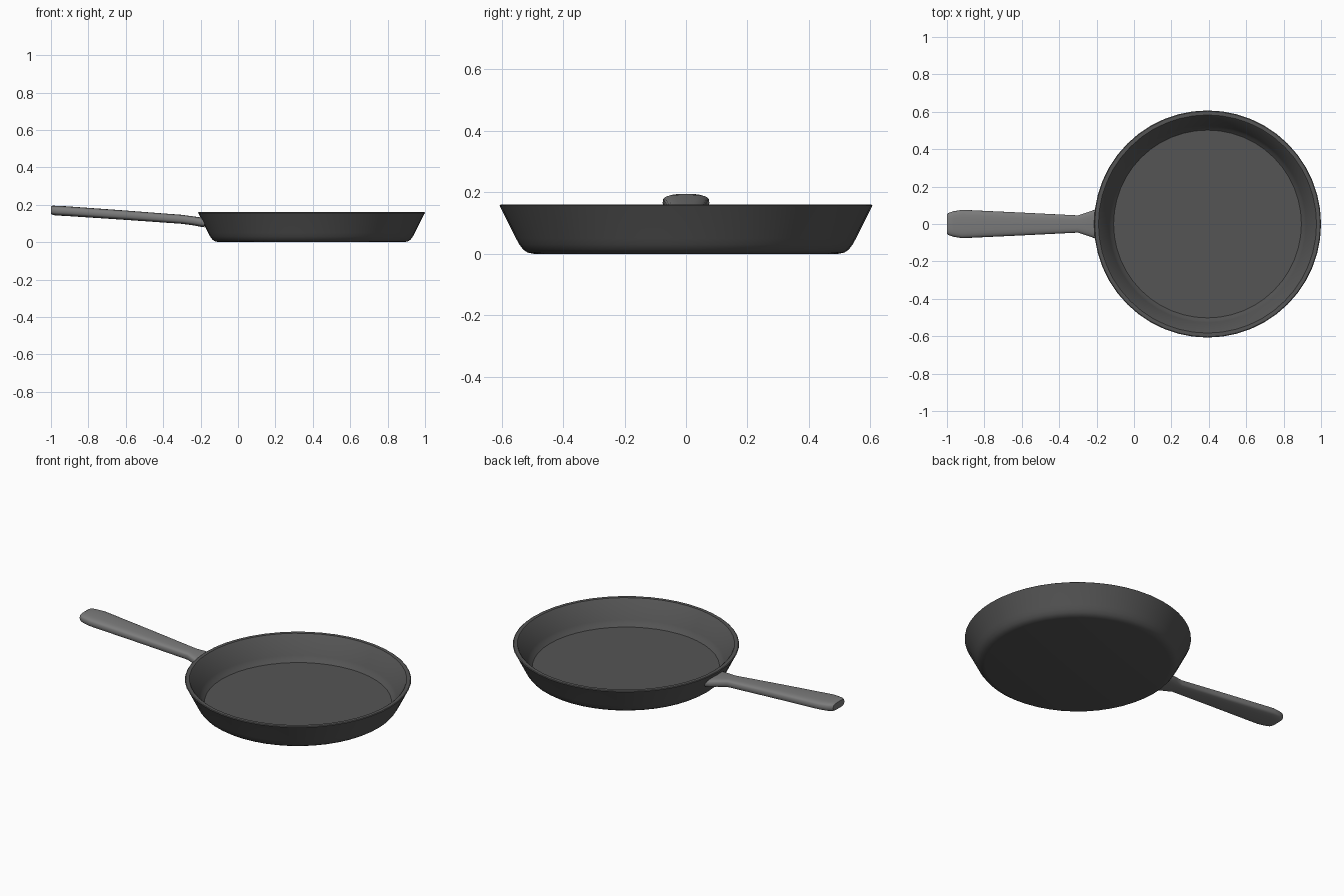
import bpy, bmesh
from math import sin, cos, pi, radians, copysign

if "Cube" in bpy.data.objects:
    bpy.data.objects.remove(bpy.data.objects["Cube"])


def material(name, g):
    m = bpy.data.materials.new(name)
    m.diffuse_color = (g, g, g, 1)
    m.use_nodes = True
    m.node_tree.nodes["Principled BSDF"].inputs["Base Color"].default_value = m.diffuse_color
    return m


def loft(name, rings, mat, angle):
    """Bridge equal-sized rings of points and cap both ends."""
    bm = bmesh.new()
    loops = [[bm.verts.new(p) for p in ring] for ring in rings]
    n = len(loops[0])
    for a, b in zip(loops, loops[1:]):
        for i in range(n):
            j = (i + 1) % n
            bm.faces.new((a[i], a[j], b[j], b[i]))
    bm.faces.new(loops[0])
    bm.faces.new(loops[-1])
    bmesh.ops.recalc_face_normals(bm, faces=bm.faces)
    me = bpy.data.meshes.new(name)
    bm.to_mesh(me)
    bm.free()
    me.materials.append(mat)
    ob = bpy.data.objects.new(name, me)
    bpy.context.collection.objects.link(ob)
    bpy.ops.object.select_all(action='DESELECT')
    ob.select_set(True)
    bpy.context.view_layer.objects.active = ob
    bpy.ops.object.shade_smooth_by_angle(angle=radians(angle))
    return ob


# Pan body: (radius, z) from the underside, over the rim, to the cooking floor
CX, SEG = 0.393, 48
profile = [(0.495, 0), (0.515, 0.004), (0.53, 0.014), (0.542, 0.03),
           (0.553, 0.05), (0.604, 0.152), (0.607, 0.157), (0.603, 0.16),
           (0.583, 0.16), (0.578, 0.156), (0.527, 0.055), (0.518, 0.04),
           (0.502, 0.024)]
loft("pan_body",
     [[(CX + r * cos(2 * pi * i / SEG), r * sin(2 * pi * i / SEG), z)
       for i in range(SEG)] for r, z in profile],
     material("cast_iron", 0.09), 35)

# Handle: (x, centre z, half width, half height), rounded-box sections
stations = [(-1.0, 0.17, 0.052, 0.02), (-0.99, 0.17, 0.06, 0.025),
            (-0.965, 0.168, 0.068, 0.026), (-0.92, 0.166, 0.076, 0.026),
            (-0.6, 0.144, 0.061, 0.025), (-0.3, 0.122, 0.046, 0.024),
            (-0.24, 0.114, 0.066, 0.024), (-0.205, 0.108, 0.078, 0.025),
            (-0.178, 0.104, 0.082, 0.025)]


def section(x, cz, hw, hh, n=24, e=0.6):
    pts = []
    for i in range(n):
        c, s = cos(2 * pi * i / n), sin(2 * pi * i / n)
        pts.append((x, hw * copysign(abs(c) ** e, c),
                    cz + hh * copysign(abs(s) ** e, s)))
    return pts


loft("handle", [section(*s) for s in stations],
     material("handle_grey", 0.2), 40)
